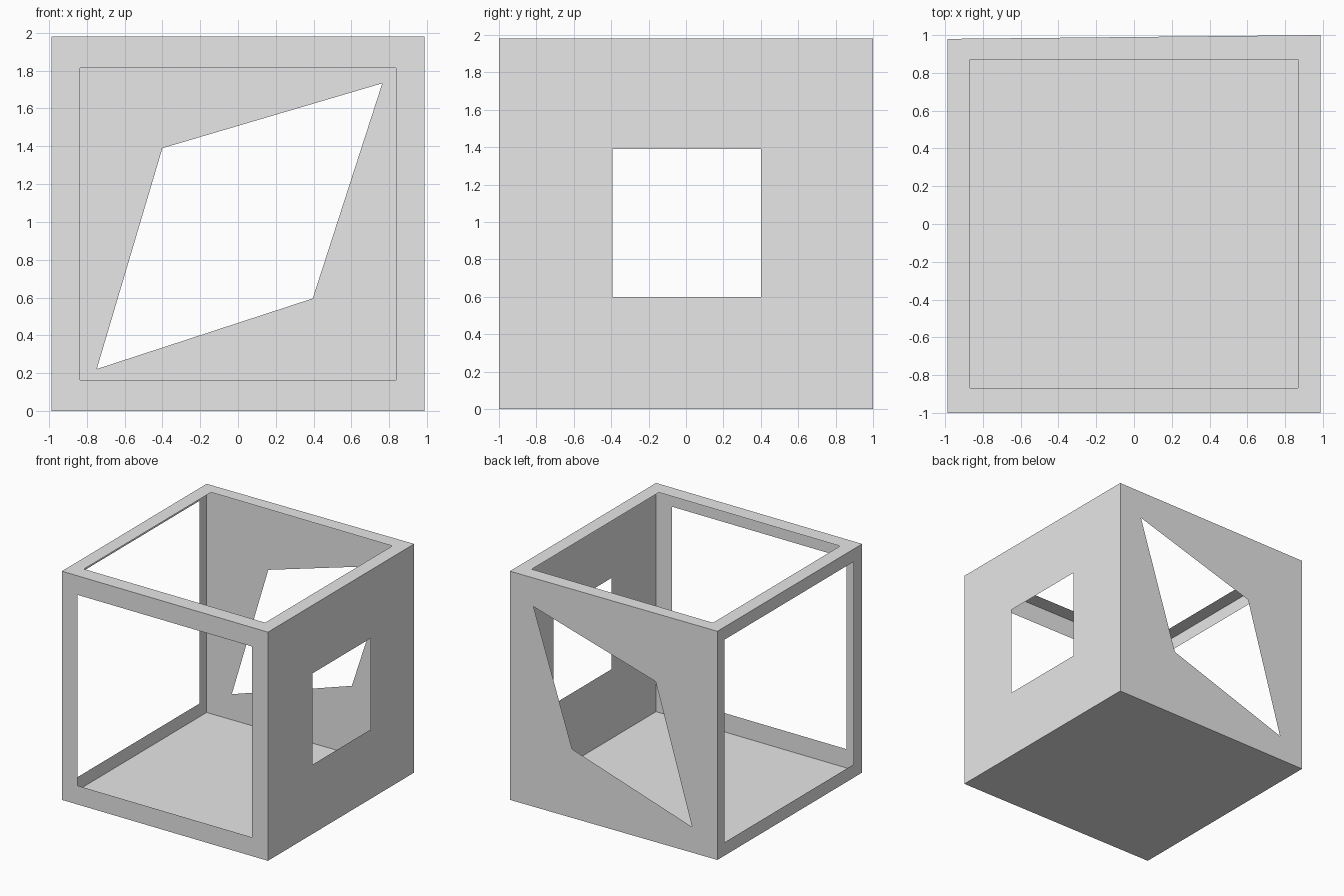
import bpy
import bmesh
from mathutils import Vector

if "Cube" in bpy.data.objects:
    bpy.data.objects.remove(bpy.data.objects["Cube"], do_unlink=True)

HALF = 0.987      # half width in x
TOP = 1.98        # height
FRONT = -1.0
CENTRE = Vector((0, 0, TOP / 2))

grey = bpy.data.materials.new("light_grey")
grey.use_nodes = True
grey.diffuse_color = (0.8, 0.8, 0.8, 1)
grey.node_tree.nodes["Principled BSDF"].inputs["Base Color"].default_value = (0.8, 0.8, 0.8, 1)


def back_y(x):
    """The back wall is slightly skewed."""
    return 0.99 + 0.01 * x / HALF


def rect(u0, u1, v0, v1):
    return [(u0, v0), (u1, v0), (u1, v1), (u0, v1)]


def wall(name, place, outer, hole=None):
    """Thin sheet with an optional four-sided hole, facing outward."""
    bm = bmesh.new()
    ring = [bm.verts.new(place(u, v)) for u, v in outer]
    if hole:
        inner = [bm.verts.new(place(u, v)) for u, v in hole]
        for i in range(4):
            j = (i + 1) % 4
            bm.faces.new((ring[i], ring[j], inner[j], inner[i]))
    else:
        bm.faces.new(ring)
    bm.normal_update()
    for face in bm.faces:
        if face.normal.dot(face.calc_center_median() - CENTRE) < 0:
            face.normal_flip()
    mesh = bpy.data.meshes.new(name)
    bm.to_mesh(mesh)
    bm.free()
    mesh.materials.append(grey)
    bpy.context.collection.objects.link(bpy.data.objects.new(name, mesh))


upright = rect(-HALF, HALF, 0, TOP)
flat = [(-HALF, FRONT), (HALF, FRONT), (HALF, back_y(HALF)), (-HALF, back_y(-HALF))]

# Front frame and back wall with a diamond opening
wall("front_frame", lambda x, z: (x, FRONT, z), upright, rect(-0.835, 0.835, 0.163, 1.815))
diamond = [(-0.747, 0.222), (0.395, 0.595), (0.763, 1.733), (-0.4, 1.39)]
wall("back_wall", lambda x, z: (x, back_y(x), z), upright, diamond)

# Side wall with a square window, and the open side frame
wall("left_wall", lambda y, z: (HALF, y, z),
     rect(FRONT, back_y(HALF), 0, TOP), rect(-0.392, 0.4, 0.6, 1.39))
wall("right_frame", lambda y, z: (-HALF, y, z),
     rect(FRONT, back_y(-HALF), 0, TOP), rect(-0.88, 0.88, 0.115, 1.87))

# Top rim and solid floor
wall("top_frame", lambda x, y: (x, y, TOP), flat, rect(-0.868, 0.868, -0.868, 0.871))
wall("floor", lambda x, y: (x, y, 0), flat)
